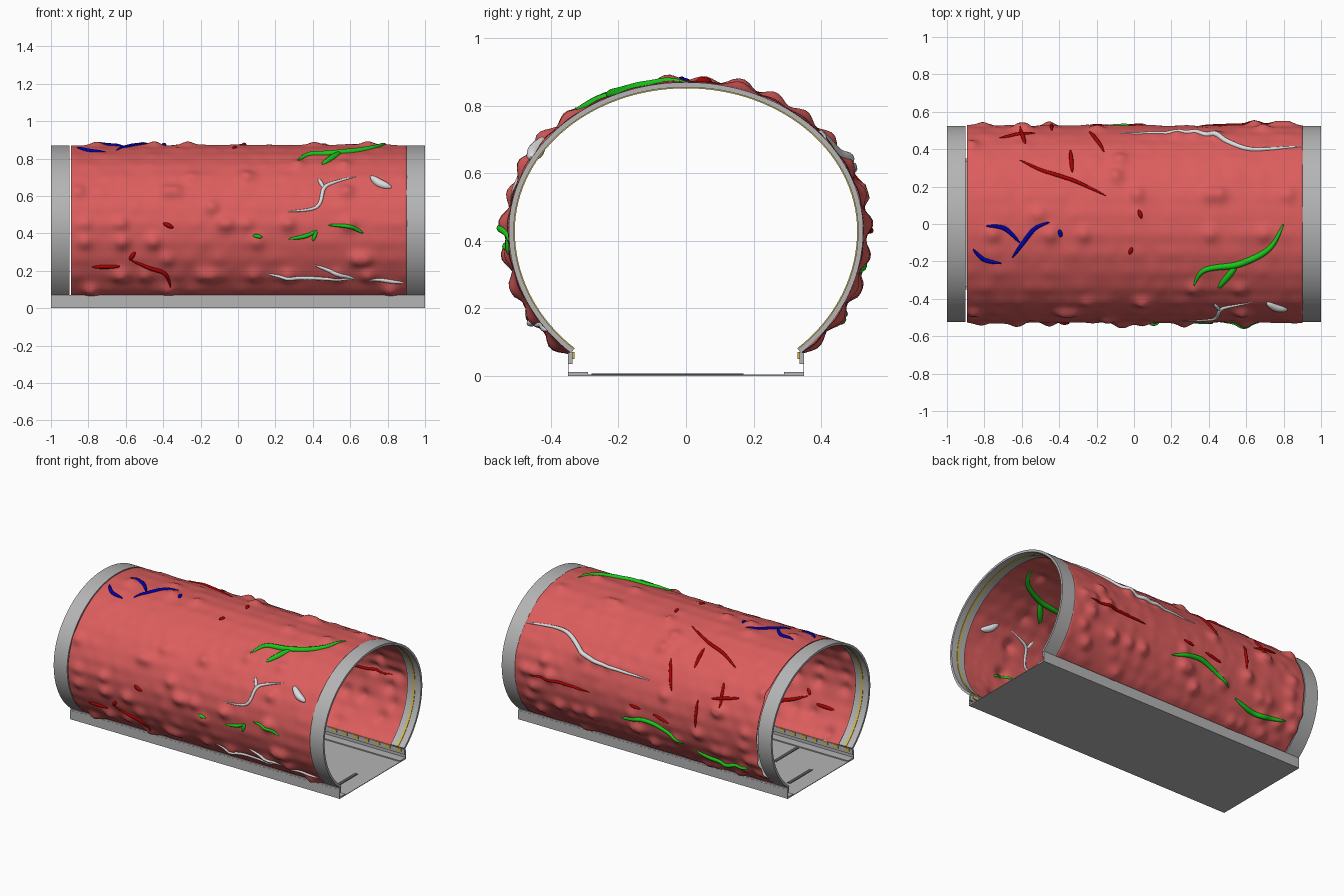
import bpy, bmesh, math, random
from math import sin, cos, pi, asin, acos, exp

if "Cube" in bpy.data.objects:
    bpy.data.objects.remove(bpy.data.objects["Cube"])
random.seed(7)

def material(name, rgb):
    m = bpy.data.materials.new(name)
    m.diffuse_color = (*rgb, 1)
    m.use_nodes = True
    m.node_tree.nodes["Principled BSDF"].inputs["Base Color"].default_value = m.diffuse_color
    return m

GREY = material("frame grey", (0.46, 0.46, 0.46))
DARK = material("slot dark grey", (0.09, 0.09, 0.09))
GOLD = material("gold", (0.62, 0.48, 0.08))
FLESH = material("flesh red", (0.72, 0.11, 0.11))
RED = material("deep red", (0.42, 0.0, 0.0))
GREEN = material("green", (0.01, 0.58, 0.01))
BLUE = material("blue", (0.0, 0.0, 0.42))
WHITE = material("off white", (0.72, 0.72, 0.72))

# Horseshoe section: half width, upper and lower heights about the centre line
A, TOP, LOW, ZC = 0.525, 0.44, 0.476, 0.43
T0 = -math.radians(49.5)
T1 = pi - T0

def section(t, off=0.0):
    b = TOP if sin(t) > 0 else LOW
    return (A + off) * cos(t), ZC + (b + off) * sin(t)

def make_object(name, bm, mat, angle=35):
    bmesh.ops.recalc_face_normals(bm, faces=bm.faces)
    me = bpy.data.meshes.new(name)
    bm.to_mesh(me)
    bm.free()
    ob = bpy.data.objects.new(name, me)
    bpy.context.collection.objects.link(ob)
    me.materials.append(mat)
    if angle:
        smooth(ob, angle)
    return ob

def smooth(ob, angle):
    bpy.ops.object.select_all(action='DESELECT')
    ob.select_set(True)
    bpy.context.view_layer.objects.active = ob
    bpy.ops.object.shade_smooth_by_angle(angle=math.radians(angle))

def arch(name, x0, x1, inner, outer, mat, n=96):
    """Closed strip swept round the horseshoe section."""
    bm = bmesh.new()
    prev = None
    for i in range(n + 1):
        t = T0 + (T1 - T0) * i / n
        loop = [bm.verts.new((x, *section(t, o)))
                for x, o in ((x0, inner), (x1, inner), (x1, outer), (x0, outer))]
        if prev:
            for k in range(4):
                bm.faces.new((prev[k], prev[k - 1], loop[k - 1], loop[k]))
        if i in (0, n):
            bm.faces.new(loop)
        prev = loop
    return make_object(name, bm, mat)

def boxes(name, spans, mat):
    """One object from a list of (x0, x1, y0, y1, z0, z1) boxes."""
    bm = bmesh.new()
    for x0, x1, y0, y1, z0, z1 in spans:
        vs = bmesh.ops.create_cube(bm, size=1)['verts']
        for v in vs:
            v.co = ((x0 + x1) / 2 + v.co.x * (x1 - x0),
                    (y0 + y1) / 2 + v.co.y * (y1 - y0),
                    (z0 + z1) / 2 + v.co.z * (z1 - z0))
    return make_object(name, bm, mat, 0)

# End rings with their gold inner seals
for side, x0, x1 in (("left", -1, -0.9), ("right", 0.9, 1)):
    arch(side + "_end_ring", x0, x1, -0.015, 0.0, GREY)
    xm = (x0 + x1) / 2
    arch(side + "_gold_seal", xm - 0.008, xm + 0.008, -0.018, -0.015, GOLD)

# Floor, side skirts and bottom rails
boxes("floor_plate", [(-1, 1, -0.35, 0.35, 0, 0.004)], GREY)
for side, s in (("front", -1), ("back", 1)):
    lo, hi = sorted((s * 0.35, s * 0.348))
    boxes(side + "_skirt", [(-1, 1, lo, hi, 0, 0.06)], GREY)
    lo, hi = sorted((s * 0.349, s * 0.336))
    boxes(side + "_rail", [(-1, 1, lo, hi, 0.035, 0.07)], GREY)
    lo, hi = sorted((s * 0.35, s * 0.29))
    boxes(side + "_floor_edge", [(-1, 1, lo, hi, 0, 0.011)], GREY)
    lo, hi = sorted((s * 0.337, s * 0.331))
    boxes(side + "_gold_clips", [(x / 100 - 0.018, x / 100 + 0.018, lo, hi, 0.05, 0.071)
                                 for x in range(-96, 97, 8)], GOLD)
boxes("floor_slots", [(s * x - 0.012, s * x + 0.012, y0, y0 + 0.24, 0.003, 0.007)
                      for s in (-1, 1) for x, y0 in ((0.88, -0.24 if s > 0 else -0.07),
                                                     (0.63, -0.28))], DARK)

# Bumps in rows along the wall, strongest on the lower flanks
NX, NT, X0, X1 = 30, 24, -0.893, 0.902
amps = []
for i in range(NX):
    row = []
    for j in range(NT):
        t = T0 + (T1 - T0) * (j + 0.5) / NT
        strong = random.random() < (0.06 if sin(t) > 0.6 else 0.15)
        row.append((random.uniform(0.018, 0.031) if strong else random.uniform(0, 0.007),
                    random.uniform(-0.015, 0.015)))
    amps.append(row)

def bump(x, t):
    fx = (x - X0) / (X1 - X0) * NX - 0.5
    ft = (t - T0) / (T1 - T0) * NT - 0.5
    h = 0
    for i in range(max(0, round(fx) - 2), min(NX, round(fx) + 3)):
        for j in range(max(0, round(ft) - 1), min(NT, round(ft) + 2)):
            a, shift = amps[i][j]
            dx = (fx - i) * 0.06 - shift
            dt = (ft - j) * 0.1
            h += a * exp(-(dx * dx + dt * dt) / (2 * 0.028 ** 2))
    return min(h, 0.032)

# Bumpy tissue wall
bm = bmesh.new()
GX, GT = 180, 168
grid = []
for i in range(GX + 1):
    x = X0 + (X1 - X0) * i / GX
    grid.append([])
    for j in range(GT + 1):
        t = T0 + (T1 - T0) * j / GT
        grid[-1].append(bm.verts.new((x, *section(t, bump(x, t) - 0.003))))
for i in range(GX):
    for j in range(GT):
        bm.faces.new((grid[i][j], grid[i + 1][j], grid[i + 1][j + 1], grid[i][j + 1]))
wall = make_object("tissue_wall", bm, FLESH, 60)
thick = wall.modifiers.new("thickness", 'SOLIDIFY')
thick.thickness, thick.offset = 0.004, 0

# Vessels: points are read in one view and projected on the wall
def angle_on_wall(view, v):
    if view == 'top':
        return acos(v / A)
    t = asin((v - ZC) / (TOP if v > ZC else LOW))
    return t if view == 'back' else pi - t

def vessels(name, mat, view, r, *paths):
    cu = bpy.data.curves.new(name, 'CURVE')
    cu.dimensions, cu.bevel_depth, cu.bevel_resolution = '3D', r, 2
    cu.use_fill_caps = True
    for path in paths:
        p = [(x, angle_on_wall(view, v)) for x, v in path]
        p = [p[0]] + p + [p[-1]]
        pts = []
        for k in range(1, len(p) - 2):
            for s in range(10 + (k == len(p) - 3)):
                u = s / 10
                pts.append([0.5 * (2 * b + (c - a) * u + (2 * a - 5 * b + 4 * c - d) * u * u
                                   + (3 * b - a - 3 * c + d) * u ** 3)
                            for a, b, c, d in zip(*p[k - 1:k + 3])])
        sp = cu.splines.new('POLY')
        sp.points.add(len(pts) - 1)
        for k, (x, t) in enumerate(pts):
            sp.points[k].co = (x, *section(t, bump(x, t) - 0.001), 1)
            sp.points[k].radius = max(0.2, sin(pi * k / (len(pts) - 1)) ** 0.6)
    cu.materials.append(mat)
    ob = bpy.data.objects.new(name, cu)
    bpy.context.collection.objects.link(ob)
    bpy.ops.object.select_all(action='DESELECT')
    ob.select_set(True)
    bpy.context.view_layer.objects.active = ob
    bpy.ops.object.convert(target='MESH')
    smooth(bpy.context.object, 60)

vessels("front_white_nerves", WHITE, 'front', 0.011,
        [(.26, .515), (.42, .54), (.46, .64), (.51, .67), (.63, .70)], [(.43, .69), (.46, .64)],
        [(.15, .185), (.33, .165), (.63, .155)], [(.41, .23), (.63, .155)], [(.70, .16), (.89, .135)])
vessels("white_node", WHITE, 'front', 0.024, [(.71, .70), (.76, .665), (.82, .645)])
vessels("back_white_nerve", WHITE, 'top', 0.015,
        [(-.07, .485), (.27, .48), (.43, .465), (.62, .40), (.90, .415)])
vessels("top_green_duct", GREEN, 'top', 0.018,
        [(.32, -.32), (.38, -.245), (.56, -.215), (.72, -.135), (.80, 0)], [(.45, -.34), (.55, -.22)])
vessels("front_green_ducts", GREEN, 'front', 0.011,
        [(.08, .39), (.13, .38)], [(.27, .37), (.36, .385), (.42, .415)], [(.40, .36), (.42, .415)],
        [(.48, .445), (.60, .435), (.67, .40)])
vessels("back_green_ducts", GREEN, 'back', 0.016,
        [(.13, .30), (-.09, .34), (-.33, .25)], [(-.40, .21), (-.57, .175), (-.80, .20)])
vessels("top_blue_veins", BLUE, 'top', 0.012,
        [(-.86, -.135), (-.80, -.19), (-.71, -.21)], [(-.79, -.01), (-.69, -.025), (-.61, -.10)],
        [(-.65, -.18), (-.60, -.11), (-.53, -.025), (-.45, .01)], [(-.40, -.03), (-.39, -.07)])
vessels("top_red_arteries", RED, 'top', 0.011,
        [(-.61, .34), (-.48, .28), (-.32, .23), (-.15, .15)], [(-.34, .395), (-.33, .275)],
        [(-.24, .495), (-.16, .385)], [(.025, .075), (.04, .03)], [(-.01, -.125), (-.025, -.16)],
        [(-.72, .46), (-.53, .485)], [(-.61, .50), (-.58, .42)])
vessels("front_red_arteries", RED, 'front', 0.012,
        [(-.58, .26), (-.47, .215), (-.39, .185), (-.36, .12)], [(-.55, .30), (-.58, .26)],
        [(-.78, .22), (-.63, .225)], [(-.40, .455), (-.345, .43)])
vessels("back_red_arteries", RED, 'back', 0.010,
        [(.79, .43), (.57, .43), (.35, .42)], [(.05, .42), (-.03, .41)], [(-.12, .40), (-.24, .37)],
        [(-.44, .57), (-.44, .40)])
